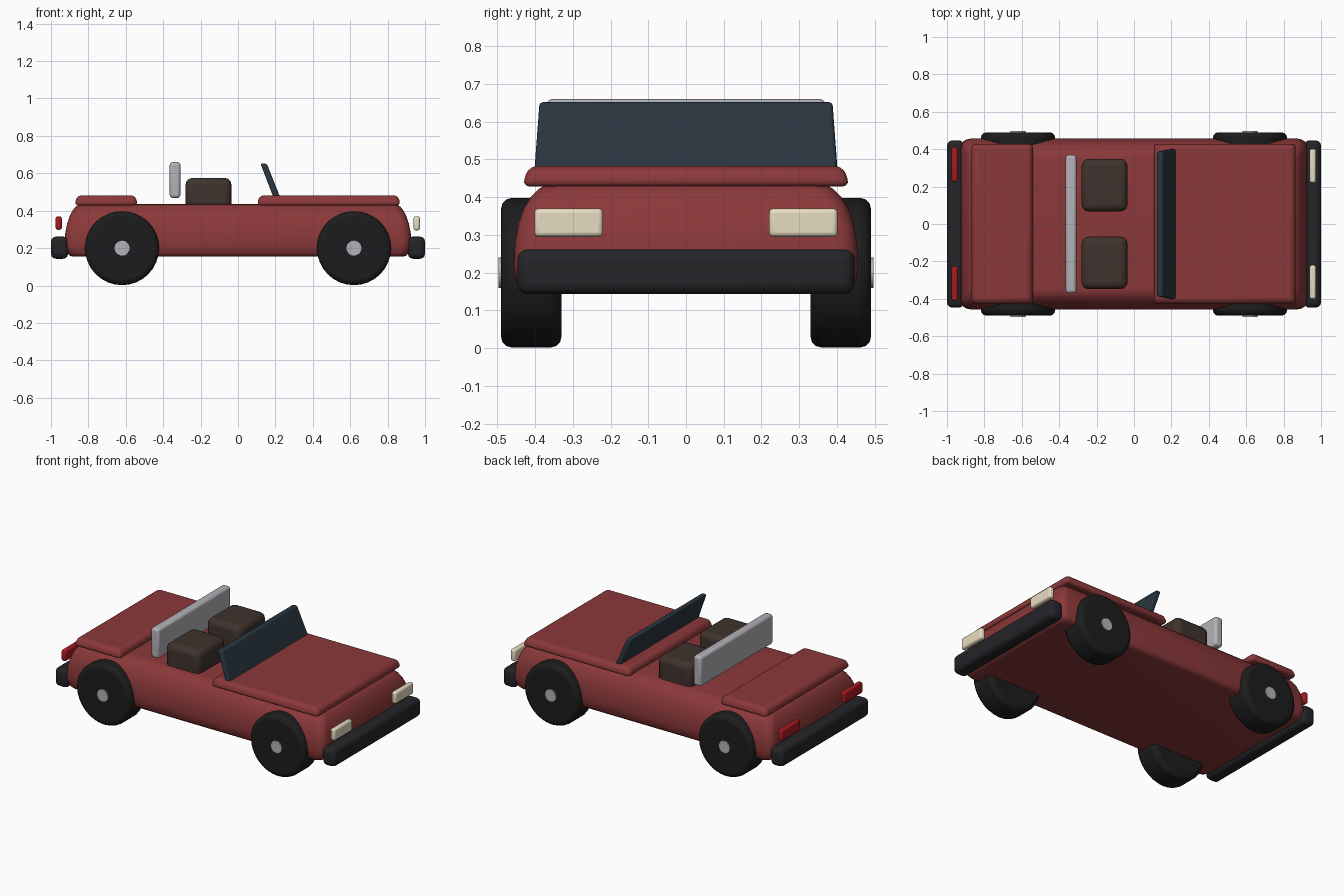
import bpy, bmesh, math
from mathutils import Matrix

if "Cube" in bpy.data.objects:
    bpy.data.objects.remove(bpy.data.objects["Cube"])


def material(name, rgb):
    m = bpy.data.materials.new(name)
    m.diffuse_color = (*rgb, 1)
    m.use_nodes = True
    m.node_tree.nodes["Principled BSDF"].inputs["Base Color"].default_value = m.diffuse_color
    return m


RED = material("red paint", (0.26, 0.04, 0.042))
BLACK = material("tyre rubber", (0.012, 0.012, 0.013))
TRIM = material("dark trim", (0.018, 0.018, 0.022))
GLASS = material("dark glass", (0.022, 0.036, 0.05))
SEAT = material("brown seat", (0.05, 0.033, 0.027))
METAL = material("metal", (0.45, 0.45, 0.48))
LAMP = material("cream lamp", (0.8, 0.72, 0.53))
TAIL = material("red lamp", (0.4, 0.01, 0.015))


def finish(name, bm, mat, bevel=0, segments=3):
    bmesh.ops.recalc_face_normals(bm, faces=bm.faces)
    me = bpy.data.meshes.new(name)
    bm.to_mesh(me)
    bm.free()
    ob = bpy.data.objects.new(name, me)
    bpy.context.collection.objects.link(ob)
    me.materials.append(mat)
    if bevel:
        mod = ob.modifiers.new("Bevel", 'BEVEL')
        mod.width, mod.segments, mod.limit_method = bevel, segments, 'ANGLE'
    bpy.ops.object.select_all(action='DESELECT')
    ob.select_set(True)
    bpy.context.view_layer.objects.active = ob
    bpy.ops.object.shade_smooth_by_angle(angle=math.radians(35))
    return ob


def box(name, x, y, z, mat, bevel, top_inset=(0, 0), shift=0, segments=3):
    """Box from ranges; the top can be inset in x/y and shifted along x."""
    bm = bmesh.new()
    bmesh.ops.create_cube(bm, size=1)
    for v in bm.verts:
        sx, sy, top = (1 if v.co.x > 0 else -1), (1 if v.co.y > 0 else -1), v.co.z > 0
        v.co = (x[sx > 0] - top * (sx * top_inset[0] - shift),
                y[sy > 0] - top * sy * top_inset[1], z[top])
    return finish(name, bm, mat, bevel, segments)


def cylinder(name, loc, r, depth, mat, bevel, sides):
    bm = bmesh.new()
    bmesh.ops.create_cone(bm, cap_ends=True, segments=sides, radius1=r, radius2=r, depth=depth,
                          matrix=Matrix.Translation(loc) @ Matrix.Rotation(math.pi / 2, 4, 'X'))
    return finish(name, bm, mat, bevel)


# Body: rounded rectangles lofted upward (z, half length, half width)
levels = [(0.155, 0.885, 0.425), (0.16, 0.90, 0.44), (0.175, 0.915, 0.45), (0.22, 0.927, 0.456),
          (0.28, 0.924, 0.453), (0.33, 0.914, 0.444), (0.37, 0.900, 0.43), (0.40, 0.885, 0.412),
          (0.422, 0.868, 0.39), (0.432, 0.85, 0.372), (0.436, 0.83, 0.35)]
bm = bmesh.new()
rings = []
for z, hx, hy in levels:
    ring, r = [], 0.05
    for q, (sx, sy) in enumerate([(1, 1), (-1, 1), (-1, -1), (1, -1)]):
        for i in range(5):
            a = math.pi / 2 * (q + i / 4)
            ring.append(bm.verts.new((sx * (hx - r) + r * math.cos(a),
                                      sy * (hy - r) + r * math.sin(a), z)))
    rings.append(ring)
for lo, hi in zip(rings, rings[1:]):
    for i in range(len(lo)):
        j = (i + 1) % len(lo)
        bm.faces.new((lo[i], lo[j], hi[j], hi[i]))
bm.faces.new(rings[0])
bm.faces.new(rings[-1])
finish("body", bm, RED)

# Hood and rear deck
box("hood", (0.10, 0.87), (-0.435, 0.435), (0.428, 0.482), RED, 0.022, (0.015, 0.018))
box("rear_deck", (-0.875, -0.535), (-0.435, 0.435), (0.428, 0.482), RED, 0.022, (0.015, 0.018))

# Windscreen and roll panel
box("windscreen", (0.192, 0.228), (-0.402, 0.402), (0.465, 0.652), GLASS, 0.01, (0.001, 0.014), -0.073)
box("roll_panel", (-0.365, -0.308), (-0.37, 0.37), (0.468, 0.66), METAL, 0.016)

# Bumpers
for side, x in (("front", (0.908, 1.0)), ("rear", (-1.0, -0.908))):
    box(side + "_bumper", x, (-0.447, 0.447), (0.143, 0.262), TRIM, 0.028)

# Paired parts: seats, lamps, wheels
for side, s in (("left", 1), ("right", -1)):
    def span(a, b):
        return tuple(sorted((s * a, s * b)))
    box(side + "_seat", (-0.28, -0.035), span(0.068, 0.348), (0.40, 0.575), SEAT, 0.035)
    box(side + "_headlight", (0.939, 0.973), span(0.22, 0.402), (0.295, 0.37), LAMP, 0.012)
    box(side + "_taillight", (-0.975, -0.942), span(0.225, 0.412), (0.298, 0.37), TAIL, 0.012)
    for end, x in (("front", 0.62), ("rear", -0.62)):
        cylinder(f"{end}_{side}_wheel", (x, s * 0.41, 0.2), 0.198, 0.16, BLACK, 0.028, 32)
        cylinder(f"{end}_{side}_hub", (x, s * 0.475, 0.2), 0.04, 0.044, METAL, 0, 20)
